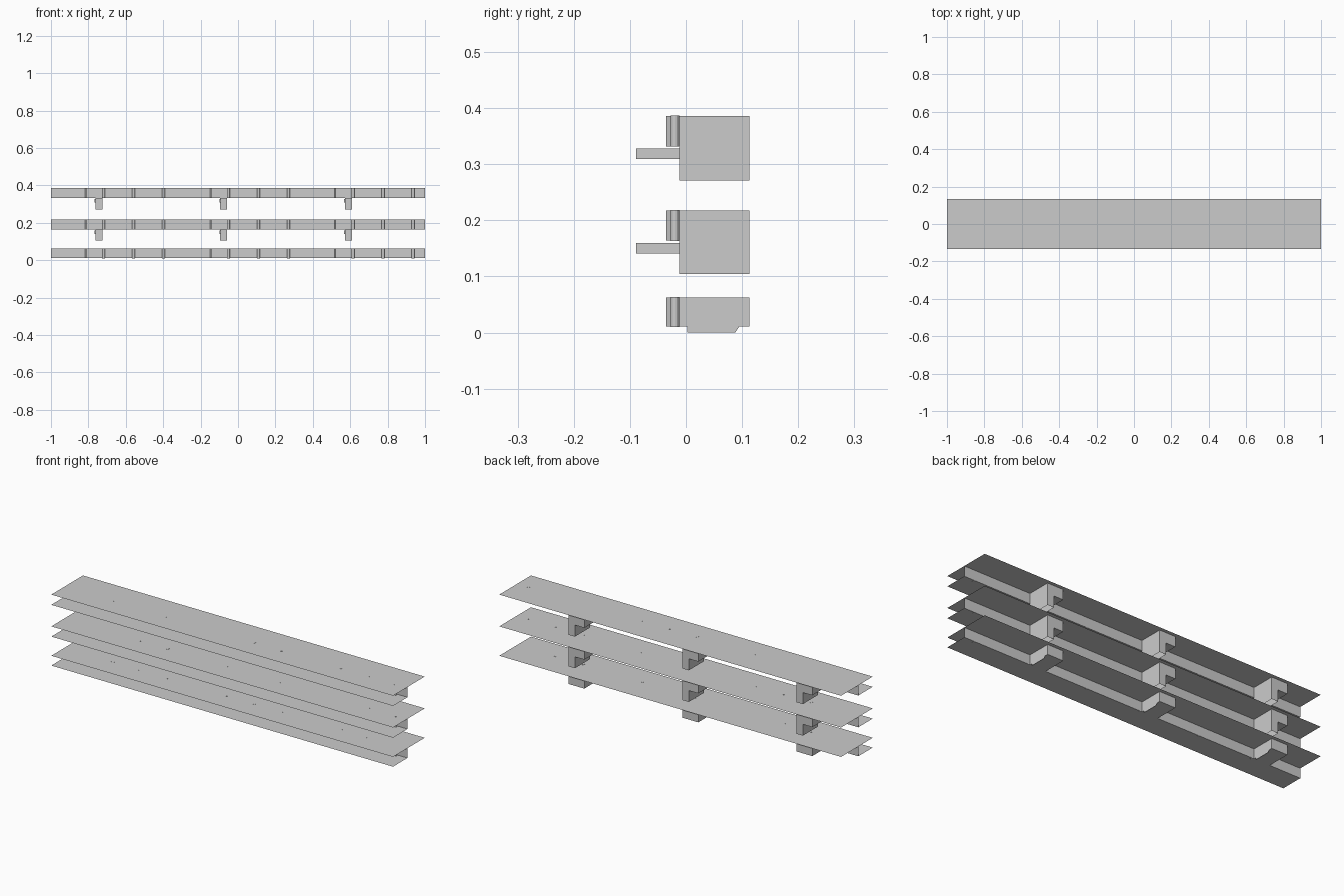
import bpy, bmesh, math
from mathutils import Matrix

if "Cube" in bpy.data.objects:
    bpy.data.objects.remove(bpy.data.objects["Cube"])

EDGE = 0.1325           # half depth of the plates
WEB, BACK = -0.012, 0.113
PERIOD = 0.667
POCKETS = [-0.725 + PERIOD * i for i in range(3)]   # right wall of each pocket


def make(name, bm):
    mesh = bpy.data.meshes.new(name)
    bm.to_mesh(mesh)
    bm.free()
    ob = bpy.data.objects.new(name, mesh)
    bpy.context.collection.objects.link(ob)
    return ob


def face(bm, pts):
    bm.faces.new([bm.verts.new(p) for p in pts])


def level(bm, x0, x1, y0, y1, z):
    face(bm, [(x0, y0, z), (x1, y0, z), (x1, y1, z), (x0, y1, z)])


def wall(bm, path, z0, z1):
    for a, b in zip(path, path[1:]):
        face(bm, [(*a, z0), (*b, z0), (*b, z1), (*a, z1)])


def plate(name, y0, y1, z):
    bm = bmesh.new()
    level(bm, -1, 1, y0, y1, z)
    make(name, bm)


# each tier: name, lower flange height, top height, bottom of hanging leg
for tier, low, top, foot in [("lower", 0.0107, 0.0625, None),
                             ("middle", 0.164, 0.218, 0.104),
                             ("upper", 0.332, 0.386, 0.271)]:
    # wide top plate and front lower flange
    plate(tier + "_top_plate", -EDGE, EDGE, top)
    plate(tier + "_bottom_flange", -EDGE, WEB, low)

    # upright web stepping back around every pocket
    bm = bmesh.new()
    path = [(-1, WEB)]
    for x in POCKETS:
        path += [(x - 0.093, WEB), (x - 0.093, BACK), (x, BACK), (x, WEB)]
    path.append((1, WEB))
    wall(bm, path, low, top)
    make(tier + "_web", bm)

    # pocket floors and front guide lips
    bm = bmesh.new()
    for x in POCKETS:
        level(bm, x - 0.093, x - (0.038 if foot else 0), WEB, BACK, low)
        wall(bm, [(x - 0.093, WEB), (x - 0.085, -0.0355)], low, top)
    make(tier + "_pocket_floor", bm)

    # round pins standing against the web
    bm = bmesh.new()
    for x in POCKETS:
        for k in range(3):
            bmesh.ops.create_cone(
                bm, cap_ends=True, segments=12, radius1=0.008, radius2=0.008,
                depth=top - low + 0.001,
                matrix=Matrix.Translation((x + 0.007 + 0.16 * k, -0.02, (top + low) / 2)))
    make(tier + "_pins", bm)

    if foot:
        # hanging legs below the pockets
        bm = bmesh.new()
        for x in POCKETS:
            l = x - 0.038
            wall(bm, [(l, WEB), (x, WEB), (x, BACK), (l, BACK), (l, WEB)], foot, low)
        make(tier + "_legs", bm)
        # forward tongues beside the legs
        bm = bmesh.new()
        for x in POCKETS:
            m = Matrix.Translation((x - 0.037, -0.05, low - 0.0135)) @ Matrix.Diagonal((0.008, 0.079, 0.019, 1))
            bmesh.ops.create_cube(bm, size=1, matrix=m)
        make(tier + "_tongues", bm)
    else:
        # thin feet with a bevelled back corner
        bm = bmesh.new()
        for x in POCKETS:
            face(bm, [(x, 0.003, low), (x, 0.003, 0), (x, 0.088, 0), (x, 0.095, low)])
        make(tier + "_feet", bm)
